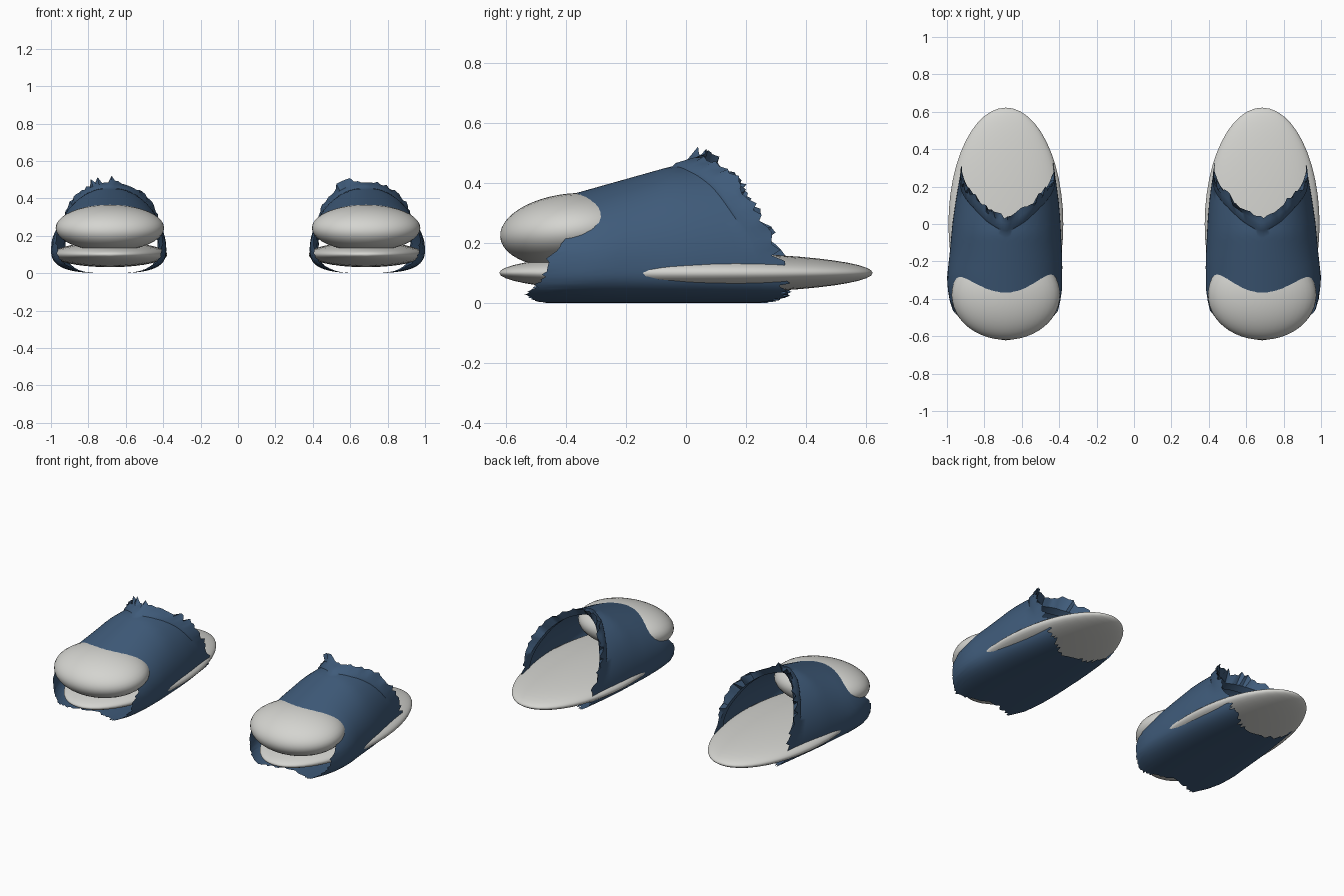
import bpy, bmesh, math, random
from mathutils import Matrix

if "Cube" in bpy.data.objects:
    bpy.data.objects.remove(bpy.data.objects["Cube"])


def material(name, rgb):
    m = bpy.data.materials.new(name)
    m.diffuse_color = (*rgb, 1)
    m.use_nodes = True
    m.node_tree.nodes["Principled BSDF"].inputs["Base Color"].default_value = m.diffuse_color
    return m


WHITE = material("off_white", (0.66, 0.66, 0.63))
BLUE = material("denim_blue", (0.05, 0.105, 0.195))


def lerp(table, v):
    """Piecewise linear lookup in a list of (key, value) pairs."""
    if v <= table[0][0]:
        return table[0][1]
    for (a, p), (b, q) in zip(table, table[1:]):
        if v <= b:
            return p + (q - p) * (v - a) / (b - a)
    return table[-1][1]


def finish(bm, name, mat, angle):
    bmesh.ops.recalc_face_normals(bm, faces=bm.faces)
    me = bpy.data.meshes.new(name)
    bm.to_mesh(me)
    bm.free()
    ob = bpy.data.objects.new(name, me)
    bpy.context.collection.objects.link(ob)
    me.materials.append(mat)
    bpy.ops.object.select_all(action='DESELECT')
    ob.select_set(True)
    bpy.context.view_layer.objects.active = ob
    bpy.ops.object.shade_smooth_by_angle(angle=math.radians(angle))
    return ob


def ellipsoid(name, center, radii, tilt=0.0):
    bm = bmesh.new()
    bmesh.ops.create_uvsphere(bm, u_segments=40, v_segments=24, radius=1)
    m = (Matrix.Translation(center) @ Matrix.Rotation(tilt, 4, 'X')
         @ Matrix.Diagonal((*radii, 1)) @ Matrix.Rotation(math.pi / 2, 4, 'X'))
    bmesh.ops.transform(bm, matrix=m, verts=bm.verts)
    return finish(bm, name, WHITE, 50)


# upper: half widths along y (outer and inner side) and crown height
OUTER = [(-.53, .245), (-.45, .29), (-.38, .308), (-.28, .315), (-.2, .305),
         (-.1, .295), (0, .286), (.1, .272), (.2, .255), (.35, .23)]
INNER = [(-.53, .245), (-.45, .285), (-.35, .30), (-.2, .302), (-.1, .297),
         (0, .292), (.1, .285), (.2, .272), (.35, .25)]
CROWN = [(-.53, .32), (-.37, .365), (-.05, .455), (.04, .46), (.35, .46)]
# front and back rims by elevation angle (-90 underside, 90 crown)
FRONT = [(-90, -.44), (-70, -.49), (-45, -.53), (-15, -.48), (5, -.46),
         (25, -.39), (90, -.385)]
BACK = [(-90, .24), (-45, .33), (-20, .33), (0, .32), (15, .29), (30, .235),
        (50, .17), (70, .09), (90, .03)]
MID = 0.13


def section(y, a, grow):
    """Point on the upper at depth y and angle a, pushed out by grow."""
    c, s = math.cos(a), math.sin(a)
    w = lerp(OUTER if c > 0 else INNER, y) + grow
    if s >= 0:
        return w * c, MID + (lerp(CROWN, y) - MID + grow) * s
    # squarer lower half gives the flat underside
    x = w * math.copysign(abs(c) ** 0.67, c)
    return x, MID - MID * abs(s) ** 0.67


def upper(name, side, seed):
    rng = random.Random(seed)
    n = 112
    bm = bmesh.new()
    columns = []
    for i in range(n):
        a = 2 * math.pi * (i + .5) / n
        e = math.degrees(math.asin(math.sin(a)))
        k = min(1, max(0, (e - 5) / 30))          # collar strength
        f, b = lerp(FRONT, e), lerp(BACK, e)
        if e < 15:
            f += rng.uniform(-.012, .012)
        jag = rng.uniform(-.025, .022) if e < 65 else rng.uniform(-.006, .012)
        rise = rng.choice((0, 0, .01, .035)) if e > 62 else rng.uniform(0, .012) * k
        seam = b - .08
        rows = [(f + (seam - f) * j / 12, 0) for j in range(13)]
        # raised collar band, ragged rim, folded lining
        rows += [(b - .07, .010 * k), (b - .03, .02 * k), (b + jag, .026 * k + rise),
                 (b - .03, -.012 * k - .004), (b - .09, -.018 * k - .004)]
        col = []
        for y, g in rows:
            x, z = section(y, a, g)
            col.append(bm.verts.new((side * (.685 + x), y, max(0, z))))
        columns.append(col)
    for i in range(n):
        p, q = columns[i], columns[(i + 1) % n]
        for j in range(len(p) - 1):
            bm.faces.new((p[j], q[j], q[j + 1], p[j + 1]))
    return finish(bm, name, BLUE, 40)


for label, side in (("left", -1), ("right", 1)):
    ellipsoid(label + "_sole", (side * .685, 0, .1), (.307, .622, .068))
    ellipsoid(label + "_toe_cap", (side * .685, -.38, .242), (.29, .24, .123), .1)
    upper(label + "_upper", side, 5 + side)
